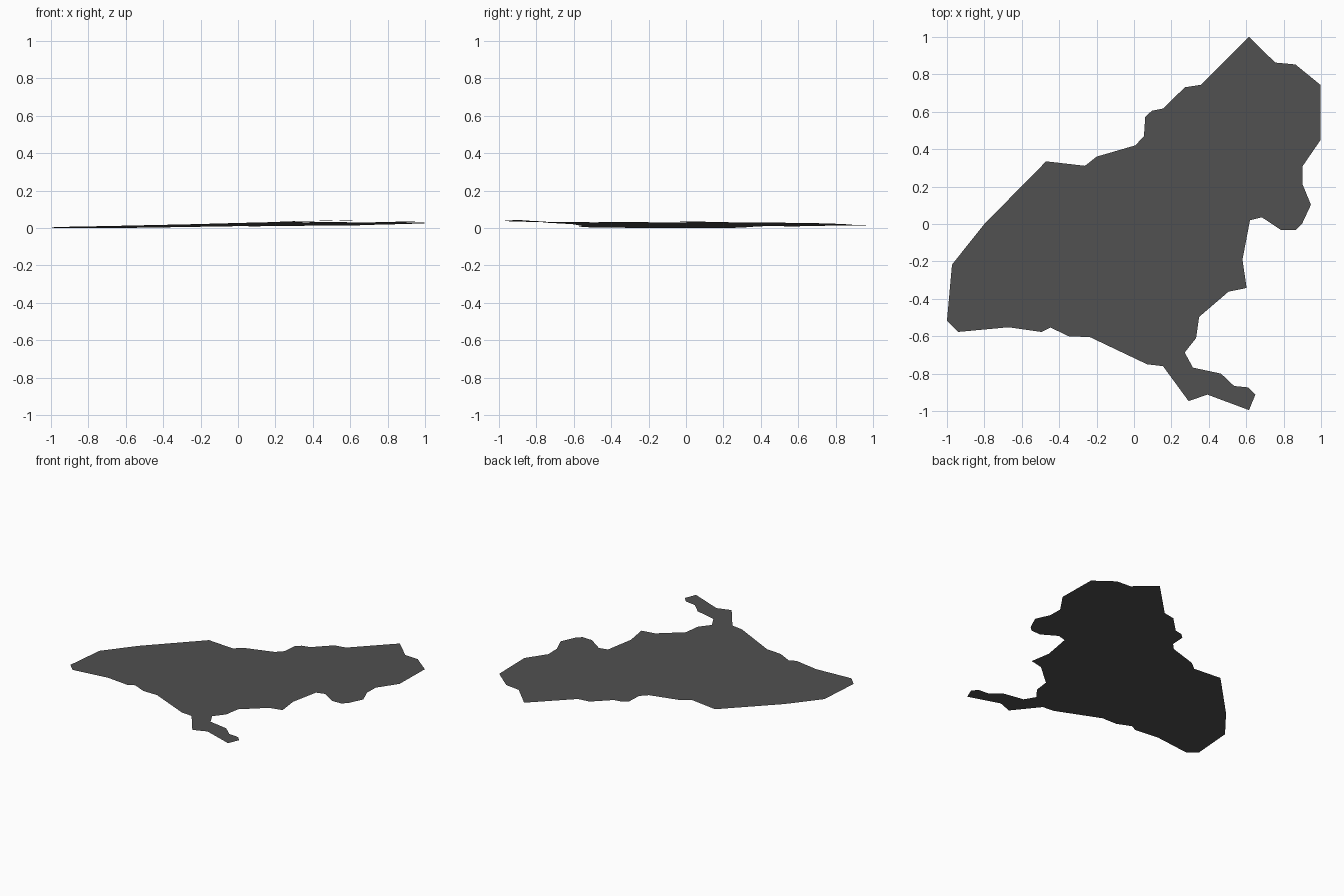
import bpy
import bmesh

# Outline of the terrain sheet (x, y), clockwise from its northern tip
OUTLINE = [
    (0.615, 1.0), (0.755, 0.863), (0.863, 0.853), (0.998, 0.743), (0.998, 0.695),
    (0.877, 0.603), (0.898, 0.55), (0.998, 0.495), (0.998, 0.45), (0.902, 0.31),
    (0.902, 0.21), (0.946, 0.103), (0.898, 0.0), (0.863, -0.033), (0.788, -0.033),
    (0.683, 0.036), (0.62, 0.02), (0.58, -0.19), (0.602, -0.342), (0.505, -0.362),
    (0.348, -0.497), (0.332, -0.61), (0.271, -0.687), (0.315, -0.768), (0.465, -0.8),
    (0.535, -0.866), (0.612, -0.874), (0.649, -0.912), (0.615, -0.995),
    (0.392, -0.912), (0.292, -0.947), (0.155, -0.76), (0.07, -0.75), (-0.235, -0.605),
    (-0.35, -0.6), (-0.447, -0.553), (-0.495, -0.577), (-0.67, -0.552),
    (-0.94, -0.577), (-1.0, -0.517), (-0.973, -0.217), (-0.8, 0.0), (-0.47, 0.335),
    (-0.262, 0.311), (-0.2, 0.36), (0.006, 0.42), (0.053, 0.468), (0.06, 0.572),
    (0.095, 0.605), (0.155, 0.617), (0.272, 0.731), (0.357, 0.744),
]


def height(x, y):
    """Gentle slope, rising to the south-east."""
    return 0.018 + 0.02 * x - 0.015 * y


dark_grey = bpy.data.materials.new("dark grey")
dark_grey.diffuse_color = (0.08, 0.08, 0.08, 1)

# Single tilted sheet, facing up
bm = bmesh.new()
verts = [bm.verts.new((x, y, height(x, y))) for x, y in reversed(OUTLINE)]
bm.faces.new(verts)
bmesh.ops.triangulate(bm, faces=bm.faces[:])
low = min(v.co.z for v in bm.verts)
for v in bm.verts:
    v.co.z -= low
mesh = bpy.data.meshes.new("land_sheet")
bm.to_mesh(mesh)
bm.free()
mesh.materials.append(dark_grey)
sheet = bpy.data.objects.new("land_sheet", mesh)
bpy.context.collection.objects.link(sheet)
